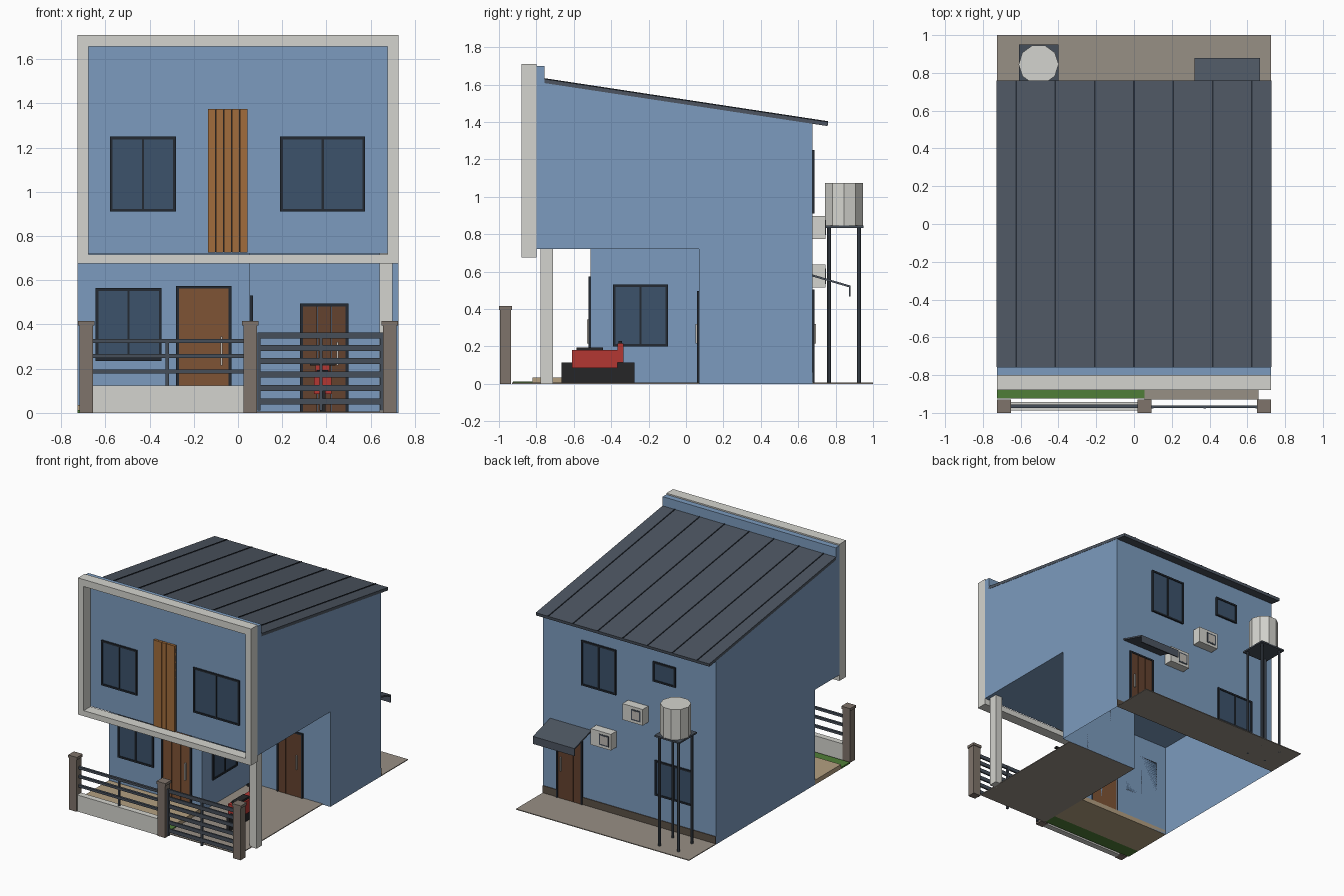
import bpy, bmesh
from math import pi
from mathutils import Matrix, Vector

if "Cube" in bpy.data.objects:
    bpy.data.objects.remove(bpy.data.objects["Cube"])


def material(name, r, g, b):
    m = bpy.data.materials.new(name)
    m.diffuse_color = [(c / 255) ** 2.2 for c in (r, g, b)] + [1]
    m.use_nodes = True
    m.node_tree.nodes["Principled BSDF"].inputs["Base Color"].default_value = m.diffuse_color
    return m


BLUE = material("blue_paint", 123, 154, 189)
WHITE = material("off_white", 211, 211, 205)
DARK = material("dark_metal", 40, 46, 54)
STEEL = material("rail_steel", 72, 80, 90)
ROOF = material("roof_metal", 78, 86, 97)
GLASS = material("glass", 62, 83, 107)
WOOD = material("wood", 160, 108, 62)
DOOR = material("door_wood", 126, 84, 56)
DOOR2 = material("dark_door_wood", 100, 68, 50)
STONE = material("stone", 126, 115, 106)
PAVE = material("paving", 150, 142, 132)
TILE = material("tile", 178, 158, 128)
GRASS = material("grass", 80, 125, 58)
RED = material("red", 178, 58, 54)
BLACK = material("black", 42, 42, 44)
PLINTH = material("plinth", 92, 82, 72)
LIGHT = material("handle_metal", 190, 185, 178)


def finish(name, bm, mat, mw=None):
    bmesh.ops.recalc_face_normals(bm, faces=bm.faces)
    me = bpy.data.meshes.new(name)
    bm.to_mesh(me)
    bm.free()
    me.materials.append(mat)
    ob = bpy.data.objects.new(name, me)
    if mw:
        ob.matrix_world = mw
    bpy.context.collection.objects.link(ob)
    return ob


def boxes(name, mat, *dims, mw=None):
    """Boxes given as (x0, x1, y0, y1, z0, z1), joined in one mesh."""
    bm = bmesh.new()
    for x0, x1, y0, y1, z0, z1 in dims:
        c = Vector((x0 + x1, y0 + y1, z0 + z1)) / 2
        s = Matrix.Diagonal((x1 - x0, y1 - y0, z1 - z0, 1))
        bmesh.ops.create_cube(bm, size=1, matrix=Matrix.Translation(c) @ s)
    return finish(name, bm, mat, mw)


def prism(bm, pts, move):
    """Extrude a closed outline, with both caps."""
    f = bm.faces.new([bm.verts.new(p) for p in pts])
    r = bmesh.ops.extrude_face_region(bm, geom=[f], use_keep_orig=True)
    bmesh.ops.translate(bm, verts=[v for v in r["geom"] if isinstance(v, bmesh.types.BMVert)], vec=move)


def side_profile(name, mat, yz, x0, x1):
    bm = bmesh.new()
    prism(bm, [(x0, y, z) for y, z in yz], (x1 - x0, 0, 0))
    return finish(name, bm, mat)


def cylinder(name, mat, x, y, z0, z1, r, n):
    bm = bmesh.new()
    m = Matrix.Translation((x, y, (z0 + z1) / 2)) @ Matrix.Rotation(pi / 2, 4, 'Z')
    bmesh.ops.create_cone(bm, cap_ends=True, segments=n, radius1=r, radius2=r, depth=z1 - z0, matrix=m)
    return finish(name, bm, mat)


def on_wall(x, y, angle):
    # local -y points out of the wall
    return Matrix.Translation((x, y, 0)) @ Matrix.Rotation(angle, 4, 'Z')


def window(name, x, y, angle, w, z0, z1, mullion=True):
    mw, h, t = on_wall(x, y, angle), w / 2, 0.013
    bars = [(-h, -h + t, -.012, 0, z0, z1), (h - t, h, -.012, 0, z0, z1),
            (-h + t, h - t, -.012, 0, z0, z0 + t), (-h + t, h - t, -.012, 0, z1 - t, z1)]
    if mullion:
        bars.append((-.005, .005, -.012, 0, z0 + t, z1 - t))
    boxes(name + "_frame", DARK, *bars, mw=mw)
    boxes(name + "_glass", GLASS, (-h + t, h - t, -.006, 0, z0 + t, z1 - t), mw=mw)


def door(name, x, y, angle, w, z0, z1, mat, hx, hz0, hz1):
    mw, h, t = on_wall(x, y, angle), w / 2, 0.013
    boxes(name + "_frame", DARK, (-h, -h + t, -.012, 0, z0, z1), (h - t, h, -.012, 0, z0, z1),
          (-h + t, h - t, -.012, 0, z1 - t, z1), mw=mw)
    p = (w - 2 * t) / 3
    boxes(name + "_leaf", mat, *[(-h + t + i * p + .001, -h + t + (i + 1) * p - .001, -.008, 0, z0, z1 - t)
                                 for i in range(3)], mw=mw)
    boxes(name + "_handle", LIGHT, (hx - .005, hx + .005, -.02, -.008, hz0, hz1), mw=mw)


# House walls: open ground-floor shell plus overhanging upper storey
bm = bmesh.new()
plan = [(-.725, -.51), (.055, -.51), (.055, .07), (.725, .07), (.725, .675), (-.725, .675)]
lo = [bm.verts.new((x, y, 0)) for x, y in plan]
hi = [bm.verts.new((x, y, .72)) for x, y in plan]
for i in range(6):
    j = (i + 1) % 6
    bm.faces.new((lo[i], lo[j], hi[j], hi[i]))
finish("ground_floor_walls", bm, BLUE)
side_profile("upper_floor_walls", BLUE, [(-.80, .72), (-.80, 1.70), (-.757, 1.70), (-.757, 1.609),
                                         (.675, 1.392), (.675, .72)], -.725, .725)

# Front picture frame
boxes("facade_frame", WHITE, (-.725, -.677, -.88, -.80, .675, 1.71), (.677, .725, -.88, -.80, .675, 1.71),
      (-.677, .677, -.88, -.80, .675, .717), (-.677, .677, -.88, -.80, 1.657, 1.71))
boxes("carport_column", WHITE, (.64, .70, -.777, -.71, 0, .72))

# Roof sheet and standing seams
side_profile("roof", ROOF, [(-.757, 1.63), (.76, 1.40), (.757, 1.378), (-.757, 1.608)], -.727, .727)
for i in range(-3, 4):
    x = i * .208
    side_profile("roof_seam", DARK, [(-.757, 1.634), (.76, 1.404), (.76, 1.398), (-.757, 1.628)],
                 x - .004, x + .004)

# Wooden facade slats
boxes("wood_panel", WOOD, *[(-.135 + i * .036, -.101 + i * .036, -.82, -.80, .725, 1.375) for i in range(5)])
boxes("wood_panel_backing", DARK, (-.133, .043, -.812, -.80, .727, 1.373))

# Windows and doors
window("upper_left_window", -.43, -.80, 0, .30, .91, 1.25)
window("upper_right_window", .383, -.80, 0, .385, .91, 1.25)
window("porch_window", -.495, -.51, 0, .30, .235, .565)
window("carport_window", .055, -.243, pi / 2, .295, .20, .53)
window("back_upper_window", .255, .675, pi, .29, .91, 1.25)
window("back_small_window", -.295, .675, pi, .19, 1.10, 1.25, False)
window("back_lower_window", -.375, .675, pi, .32, .24, .505)
door("front_door", -.155, -.51, 0, .25, .035, .575, DOOR, .08, .215, .345)
door("carport_door", .39, .07, 0, .22, .006, .495, DOOR2, .06, .215, .32)
door("back_door", .50, .675, pi, .22, .006, .505, DOOR2, -.07, .215, .32)

# Ground surfaces
boxes("lawn", GRASS, (-.725, .055, -.925, -.82, 0, .012))
boxes("porch_slab", TILE, (-.725, .055, -.82, -.51, 0, .035))
boxes("carport_paving", PAVE, (.055, .66, -.93, .07, 0, .006))
boxes("back_paving", PAVE, (-.725, .725, .675, 1.0, 0, .006))
boxes("back_plinth", PLINTH, (-.725, .39, .675, .68, .006, .06), (.61, .725, .675, .68, .006, .06))

# Fence pillars, low wall, rails and gate
for name, x in (("left", -.687), ("middle", .055), ("right", .687)):
    boxes(name + "_pillar", STONE, (x - .031, x + .031, -.995, -.935, 0, .395),
          (x - .037, x + .037, -1.0, -.93, .395, .415))
boxes("fence_wall", WHITE, (-.656, .024, -.987, -.942, 0, .125))
boxes("fence_rails", STEEL, *[(-.656, .024, -.974, -.956, z - .009, z + .009) for z in (.187, .258, .325)],
      (-.327, -.313, -.972, -.958, .125, .335))
boxes("gate", STEEL, *[(.09, .655, -.974, -.962, z - .014, z + .014) for z in (.052, .112, .173, .235, .294, .35)],
      *[(x - .007, x + .007, -.976, -.96, .01, .364) for x in (.095, .375, .649)])

# Parked scooter
boxes("scooter_wheels", BLACK, (.37, .395, -.665, -.275, 0, .115))
boxes("scooter_body", RED, (.343, .422, -.61, -.365, .085, .18), (.35, .415, -.367, -.335, .115, .215))
boxes("scooter_seat", BLACK, (.355, .41, -.585, -.445, .18, .195))
boxes("scooter_handlebar", BLACK, (.325, .44, -.362, -.342, .215, .23))

# Back awning
side_profile("back_awning", ROOF, [(.675, .585), (.88, .525), (.88, .468), (.872, .468), (.872, .516),
                                   (.675, .574)], .32, .667)

# Air-conditioner units
for name, x, z in (("lower_ac", .193, .515), ("upper_ac", -.073, .775)):
    boxes(name + "_unit", WHITE, (x - .085, x + .085, .677, .745, z, z + .122))
    boxes(name + "_grille", STEEL, (x - .068, x + .012, .745, .748, z + .02, z + .102))
    boxes(name + "_fan", LIGHT, (x - .058, x + .002, .748, .749, z + .03, z + .092))

# Water tank on its stand
cylinder("water_tank", WHITE, -.505, .845, .846, 1.075, .106, 10)
boxes("tank_platform", STEEL, (-.61, -.40, .74, .95, .834, .846))
for x in (-.585, -.425):
    for y in (.765, .925):
        cylinder("tank_leg", STEEL, x, y, 0, .834, .01, 8)
